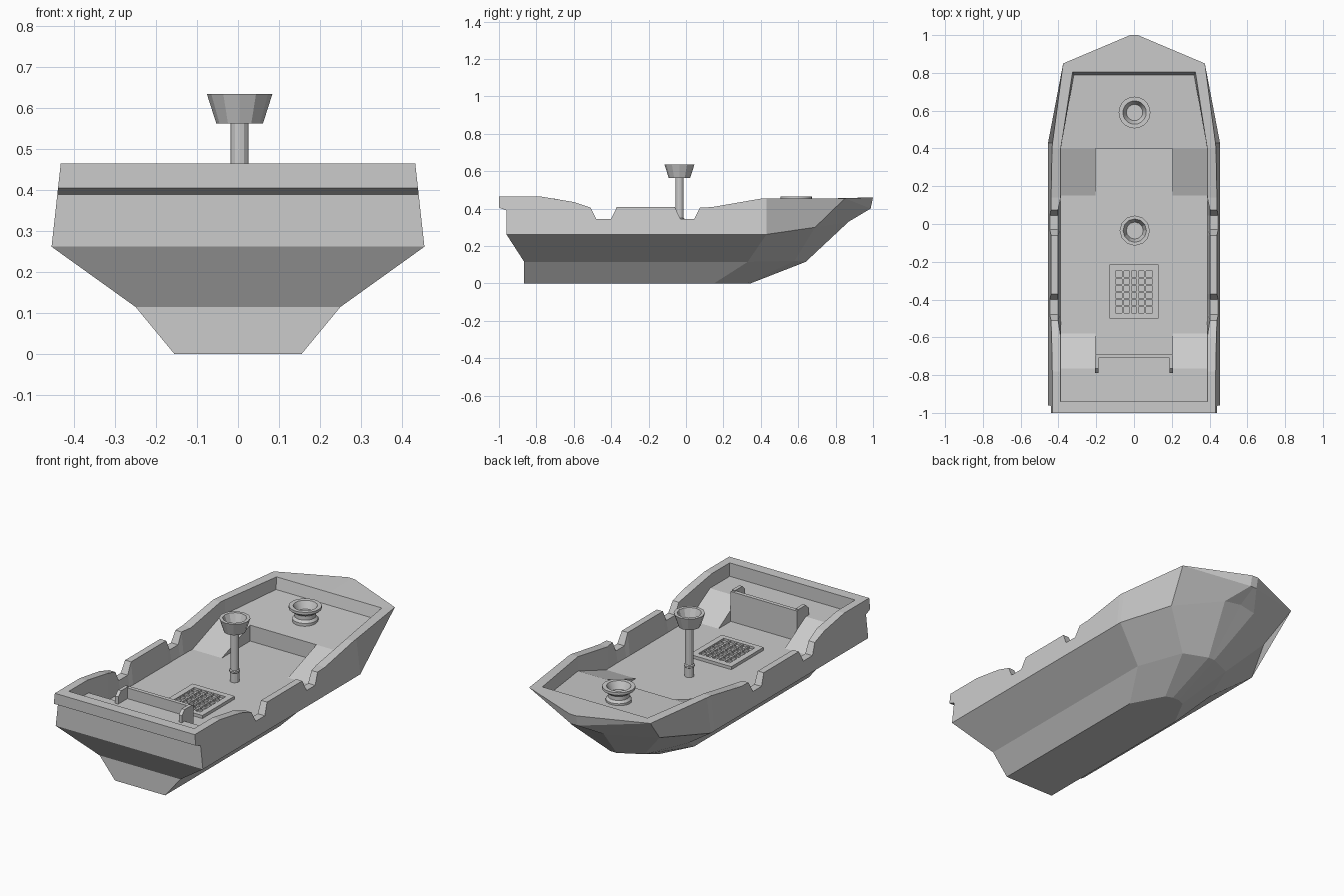
import bpy, bmesh, math

if "Cube" in bpy.data.objects:
    bpy.data.objects.remove(bpy.data.objects["Cube"])

DECK, FORE, BOW, AFT = 0.283, 0.372, 0.392, 0.39


def make(name, verts, faces, mirror=False):
    me = bpy.data.meshes.new(name)
    me.from_pydata(verts, [], faces)
    bm = bmesh.new()
    bm.from_mesh(me)
    if mirror:
        geom = bm.verts[:] + bm.edges[:] + bm.faces[:]
        new = bmesh.ops.duplicate(bm, geom=geom)["geom"]
        for v in new:
            if isinstance(v, bmesh.types.BMVert):
                v.co.x *= -1
        bmesh.ops.reverse_faces(bm, faces=[f for f in new if isinstance(f, bmesh.types.BMFace)])
    bmesh.ops.remove_doubles(bm, verts=bm.verts, dist=1e-4)
    bmesh.ops.recalc_face_normals(bm, faces=bm.faces)
    bm.to_mesh(me)
    bm.free()
    ob = bpy.data.objects.new(name, me)
    bpy.context.collection.objects.link(ob)
    return ob


def loft(rows, closed=False):
    """Quads between rows of equal length."""
    n = len(rows[0])
    verts = [p for r in rows for p in r]
    faces = []
    for i in range(len(rows) - 1):
        for j in range(n if closed else n - 1):
            k = (j + 1) % n
            faces.append((i * n + j, i * n + k, (i + 1) * n + k, (i + 1) * n + j))
    return verts, faces


def prism(name, left, right, mirror=False):
    v, f = loft([left, right], True)
    n = len(left)
    return make(name, v, f + [tuple(range(n)), tuple(range(n, 2 * n))], mirror)


def extrude_x(name, yz, x0, x1, mirror=False):
    return prism(name, [(x0, y, z) for y, z in yz], [(x1, y, z) for y, z in yz], mirror)


def box(name, x0, x1, y0, y1, z0, z1, mirror=False):
    return extrude_x(name, [(y0, z0), (y1, z0), (y1, z1), (y0, z1)], x0, x1, mirror)


def lathe(name, profile, x, y, sides):
    rows = [[(x + r * math.cos(a), y + r * math.sin(a), z)
             for a in (2 * math.pi * i / sides for i in range(sides))] for r, z in profile]
    v, f = loft(rows, True)
    n = len(v)
    return make(name, v, f + [tuple(range(sides)), tuple(range(n - sides, n))])


# Lower hull: half waterlines from the stern centre round to the bow centre
levels = [
    [(0, -.865, 0), (.155, -.865, 0), (.155, .15, 0), (.06, .33, 0), (.02, .345, 0), (0, .345, 0)],
    [(0, -.865, .115), (.25, -.865, .115), (.25, .33, .115), (.15, .58, .12), (.02, .64, .115), (0, .64, .115)],
    [(0, -.96, .262), (.455, -.96, .262), (.455, .43, .262), (.32, .69, .30), (.1, .87, .33), (0, .88, .34)],
]
v, f = loft(levels)
make("lower_hull", v, f + [tuple(range(6))], True)

# Bow: flared faces, stem and top plate with a step down to the foredeck
bow = [(.32, .69, .30), (.1, .87, .33), (0, .88, .34), (.02, .987, .40), (0, .987, .40),
       (.02, 1, .46), (0, 1, .46), (.375, .85, .455), (.325, .805, .455), (0, .805, .455),
       (.318, .79, BOW), (0, .79, BOW)]
make("bow", bow, [(0, 1, 3, 7), (7, 3, 5), (1, 2, 4, 3), (3, 4, 6, 5), (5, 6, 9, 8, 7), (8, 9, 11, 10)], True)


def side(z):
    return .455 - (z - .262) * .11


# Bulwarks: top line with two notches each side, tapering into the bow
top = [(-.96, .465, .388), (-.78, .465, .388), (-.60, .435, .388), (-.51, .405, .402), (-.48, .345, .402),
       (-.40, .345, .402), (-.37, .408, .402), (-.06, .408, .402), (-.03, .345, .402), (.045, .345, .402),
       (.075, .405, .402), (.14, .408, .388), (.40, .453, .388)]
rows = [[(.455, y, .262), (side(z), y, z), (xi, y, z), (.387, y, .262)] for y, z, xi in top]
rows.append([(.455, .43, .262), (.431, .43, .4535), (.383, .43, .4535), (.382, .43, .30)])
rows.append([(.32, .69, .30), (.375, .85, .455), (.325, .805, .455), (.318, .79, BOW)])
v, f = loft(rows)
make("bulwarks", v, f, True)

# Transom with overhanging rim
yz = [(-.96, .262), (-.96, .39), (-1, .405), (-1, .465), (-.94, .465), (-.94, .262)]
prism("transom", [(-side(z), y, z) for y, z in yz], [(side(z), y, z) for y, z in yz])

# Decks
box("main_deck", -.39, .39, -.94, .40, .268, DECK)
make("foredeck", [(-.389, .40, FORE), (.389, .40, FORE), (.318, .79, BOW), (-.318, .79, BOW),
                  (-.389, .40, DECK), (.389, .40, DECK)], [(0, 1, 2, 3), (0, 1, 5, 4)])
box("aft_deck", -.389, .389, -.94, -.765, .27, AFT)
box("aft_deck_centre", -.205, .205, -.765, -.69, .27, AFT)

# Ramps on both sides, fore and aft
extrude_x("fore_ramps", [(.15, DECK), (.40, FORE), (.40, DECK)], .205, .389, True)
extrude_x("aft_ramps", [(-.58, DECK), (-.765, AFT), (-.765, DECK)], .205, .389, True)

# Rail at the edge of the aft deck, with short arms
box("aft_rail", -.205, .205, -.71, -.688, DECK, .45)
extrude_x("rail_arms", [(-.70, AFT), (-.70, .455), (-.765, .455), (-.79, .43), (-.79, AFT)],
          .187, .206, True)

# Grating: frame, recessed plate and crossing bars
gx, gy0, gy1, gz = .13, -.50, -.215, DECK + .017
box("grating_plate", -gx, gx, gy0, gy1, DECK - .005, DECK + .004)
box("grating_frame_sides", .097, gx, gy0, gy1, DECK, gz, True)
for a, b in ((gy0, -.472), (-.248, gy1)):
    box("grating_frame_end", -.097, .097, a, b, DECK, gz)
for i in range(1, 5):
    x = -.097 + .194 * i / 5
    box("grating_bar_long", x - .005, x + .005, -.472, -.248, DECK, gz - .002)
for i in range(1, 6):
    y = -.472 + .224 * i / 6
    box("grating_bar_cross", -.097, .097, y - .005, y + .005, DECK, gz - .003)

# Mast with collar and open cup
lathe("mast", [(.025, DECK), (.025, .335), (.028, .338), (.028, .346), (.022, .35), (.022, .57)], .004, -.035, 12)
lathe("mast_cup", [(.022, .563), (.057, .563), (.08, .635), (.062, .635), (.045, .585)], .004, -.035, 12)

# Foredeck capstan ring
ring = lathe("foredeck_ring", [(.066, FORE), (.066, .395), (.055, .408), (.055, .43), (.084, .451),
                               (.084, .465), (.062, .465), (.043, .425)], .003, .59, 20)
ring.data.shade_smooth()
ring.data.set_sharp_from_angle(angle=math.radians(30))
